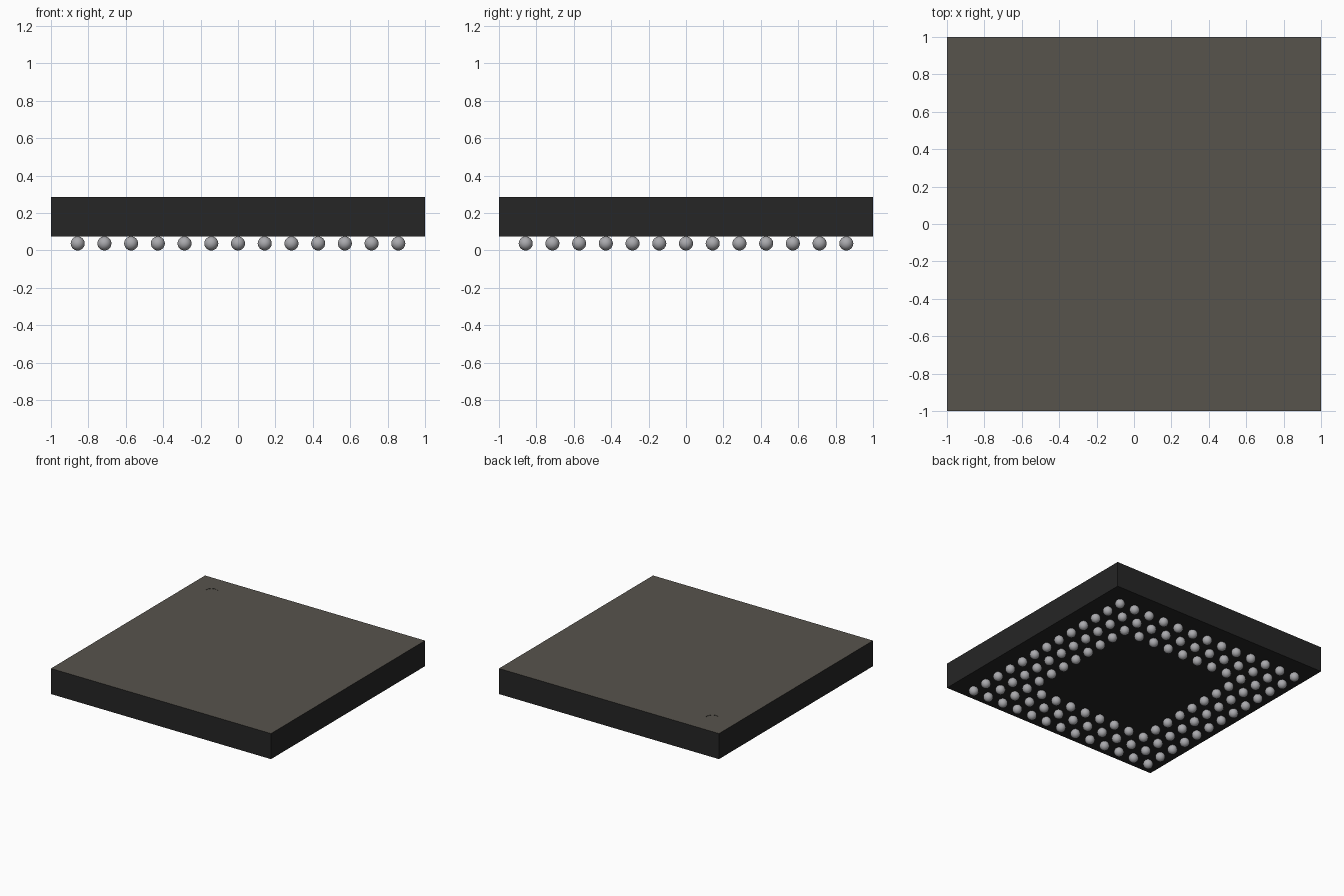
import bpy, bmesh, math
from mathutils import Matrix, Vector

if "Cube" in bpy.data.objects:
    bpy.data.objects.remove(bpy.data.objects["Cube"])


def material(name, rgb):
    m = bpy.data.materials.new(name)
    m.diffuse_color = (*rgb, 1)
    m.use_nodes = True
    m.node_tree.nodes["Principled BSDF"].inputs["Base Color"].default_value = m.diffuse_color
    return m


black = material("black_resin", (0.019, 0.019, 0.019))
lid_grey = material("warm_grey_top", (0.095, 0.087, 0.073))
solder = material("solder_silver", (0.40, 0.40, 0.42))

BOTTOM, TOP = 0.075, 0.285
R = 0.0375
PITCH = 1 / 7


def make_object(name, bm, mats):
    mesh = bpy.data.meshes.new(name)
    bm.to_mesh(mesh)
    bm.free()
    for m in mats:
        mesh.materials.append(m)
    obj = bpy.data.objects.new(name, mesh)
    bpy.context.collection.objects.link(obj)
    return obj


# Package body: black box with a warm grey top face
bm = bmesh.new()
bmesh.ops.create_cube(bm, size=1, matrix=Matrix.Translation((0, 0, (TOP + BOTTOM) / 2))
                      @ Matrix.Diagonal((2, 2, TOP - BOTTOM, 1)))
for f in bm.faces:
    f.material_index = 1 if f.normal.z > 0.5 else 0
body = make_object("package_body", bm, [black, lid_grey])

# Shallow round corner dimple, cut with a hidden cylinder (dark wall, grey floor)
bm = bmesh.new()
bmesh.ops.create_cone(bm, cap_ends=True, segments=32, radius1=0.05, radius2=0.05,
                      depth=0.02, matrix=Matrix.Translation((-0.8, 0.8, TOP + 0.008)))
for f in bm.faces:
    f.material_index = 1 if abs(f.normal.z) > 0.5 else 0
cutter = make_object("dimple_cutter", bm, [black, lid_grey])
cutter.hide_render = True
cutter.hide_set(True)
cut = body.modifiers.new("corner_dimple", 'BOOLEAN')
cut.operation = 'DIFFERENCE'
cut.solver = 'EXACT'
cut.object = cutter

# Solder balls: the three outer rings of a 13 x 13 grid
bm = bmesh.new()
for i in range(-6, 7):
    for j in range(-6, 7):
        if max(abs(i), abs(j)) >= 4:
            bmesh.ops.create_uvsphere(bm, u_segments=20, v_segments=12, radius=R,
                                      matrix=Matrix.Translation((i * PITCH, j * PITCH, R)))
for f in bm.faces:
    f.smooth = True
make_object("solder_balls", bm, [solder])
